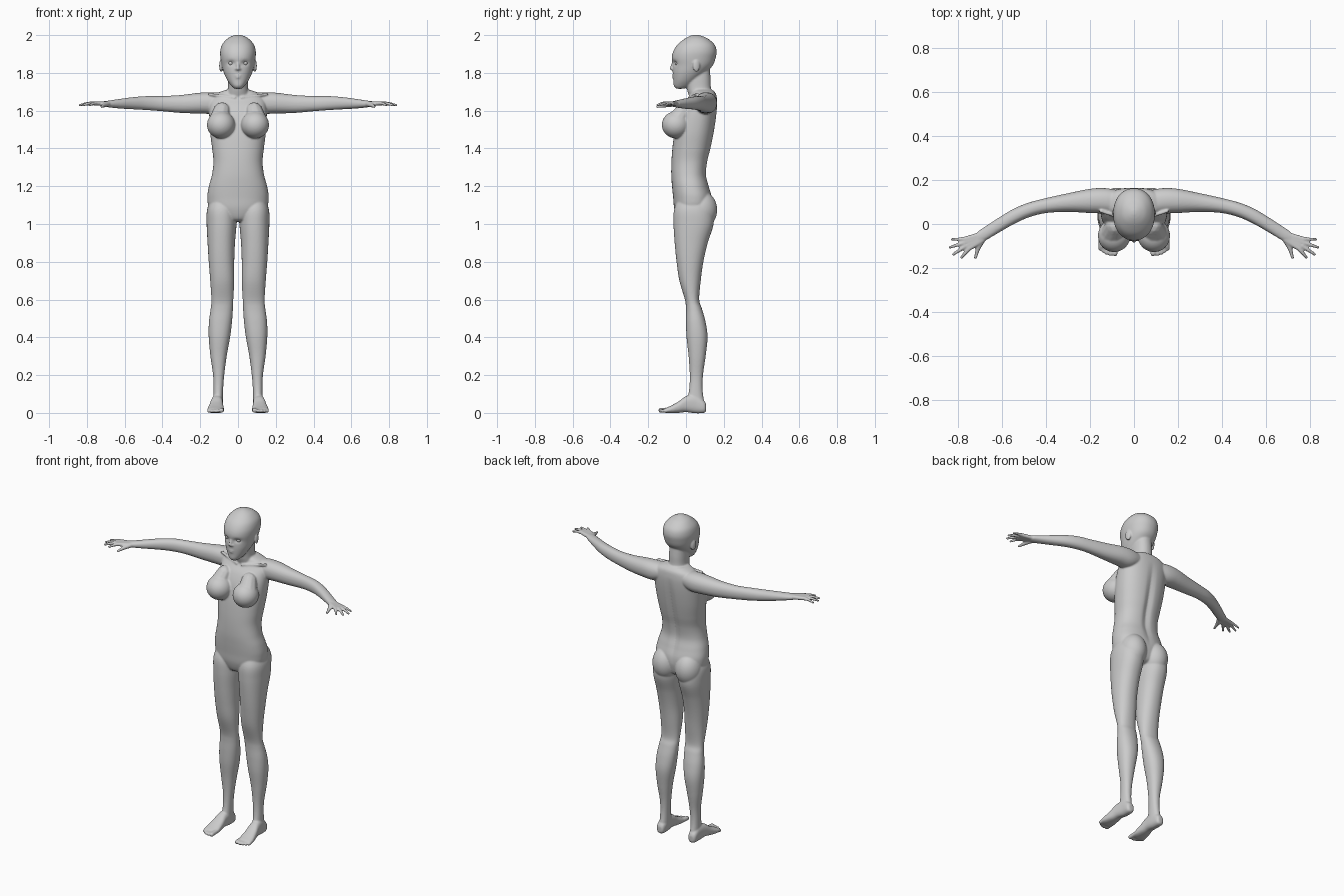
import bpy, bmesh
from math import cos, sin, pi, exp
from mathutils import Vector, Matrix


def spline(rows, steps):
    # Catmull-Rom interpolation of section rows
    out = []
    for i in range(len(rows) - 1):
        a, b, c, d = (rows[min(max(i + k, 0), len(rows) - 1)] for k in (-1, 0, 1, 2))
        for s in range(steps):
            t = s / steps
            out.append([0.5 * (2 * q + (r - p) * t + (2 * p - 5 * q + 4 * r - w) * t * t
                               + (3 * q - p - 3 * r + w) * t ** 3)
                        for p, q, r, w in zip(a, b, c, d)])
    return out + [list(rows[-1])]


def loft(bm, axis, rows, power=2.2, steps=6, seg=48):
    # rows: position on axis, then min/max on the two other axes
    rings = []
    for t, u0, u1, v0, v1 in spline(rows, steps):
        ring = []
        for k in range(seg):
            a = 2 * pi * k / seg
            c, s = cos(a), sin(a)
            u = (u0 + u1) / 2 + (u1 - u0) / 2 * abs(c) ** (2 / power) * (1 if c > 0 else -1)
            v = (v0 + v1) / 2 + (v1 - v0) / 2 * abs(s) ** (2 / power) * (1 if s > 0 else -1)
            co = [u, v]
            co.insert("xyz".index(axis), t)
            ring.append(bm.verts.new(co))
        rings.append(ring)
    for r0, r1 in zip(rings, rings[1:]):
        for k in range(seg):
            j = (k + 1) % seg
            bm.faces.new((r0[k], r0[j], r1[j], r1[k]))
    bm.faces.new(rings[0])
    bm.faces.new(rings[-1])
    return [v for r in rings for v in r]


def blob(bm, centre, radii, sub=3, tilt=0):
    m = (Matrix.Translation(centre) @ Matrix.Rotation(tilt, 4, 'Z')
         @ Matrix.Diagonal((*radii, 1)))
    bmesh.ops.create_icosphere(bm, subdivisions=sub, radius=1, matrix=m)


def tube(bm, points, n=9):
    # points: x, y, z, radius; closely spaced beads fused by the remesh
    for a, b in zip(points, points[1:]):
        for i in range(n + 1):
            x, y, z, r = Vector(a).lerp(Vector(b), i / n)
            blob(bm, (x, y, z), (r, r, r), 2)


bm = bmesh.new()

# leg
loft(bm, 'z', [
    (1.15, .04, .135, -.03, .11), (1.08, .012, .163, -.062, .14),
    (1.0, .008, .166, -.066, .146), (.9, .016, .161, -.06, .115),
    (.8, .02, .155, -.05, .092), (.7, .02, .147, -.035, .078),
    (.6, .025, .141, -.006, .07), (.55, .027, .145, 0, .085),
    (.48, .032, .154, 0, .104), (.4, .042, .155, .003, .114),
    (.3, .06, .146, .014, .104), (.2, .073, .132, .02, .09),
    (.12, .079, .13, .016, .088), (.05, .08, .132, 0, .098)])

# foot and toes
loft(bm, 'y', [
    (.107, .095, .122, .012, .045), (.095, .084, .134, 0, .065),
    (.05, .08, .138, -.002, .095), (0, .08, .145, .004, .088),
    (-.04, .077, .154, 0, .06), (-.08, .074, .162, -.002, .038),
    (-.108, .077, .162, 0, .026)], 2.5)
for x, y, r in [(.087, -.134, .0135), (.108, -.136, .0105), (.125, -.131, .0102),
                (.14, -.122, .01), (.154, -.112, .0095)]:
    tube(bm, [(x, -.085, .016, r), (x, y, r, r)], 6)

# arm
loft(bm, 'x', [
    (.06, .04, .15, 1.61, 1.69), (.13, .047, .163, 1.585, 1.697),
    (.2, .05, .16, 1.585, 1.695), (.3, .055, .14, 1.588, 1.683),
    (.4, .05, .118, 1.597, 1.677), (.48, .03, .097, 1.603, 1.677),
    (.55, -.002, .068, 1.607, 1.672), (.62, -.042, .026, 1.611, 1.663),
    (.68, -.077, -.013, 1.617, 1.654), (.71, -.085, -.033, 1.622, 1.65)])

# palm, fingers and thumb
for wy, kx, ky, tx, ty, r in [
        (-.073, .752, -.112, .785, -.152, .0088), (-.066, .766, -.1, .822, -.138, .009),
        (-.057, .772, -.085, .838, -.106, .0088), (-.046, .77, -.068, .83, -.07, .008)]:
    tube(bm, [(.69, wy, 1.636, .014), (kx, ky, 1.639, .0115),
              ((kx + tx) / 2, (ky + ty) / 2, 1.637, r), (tx, ty, 1.629, r * .8)], 7)
tube(bm, [(.69, -.072, 1.634, .014), (.71, -.11, 1.628, .012),
          (.716, -.132, 1.624, .009), (.722, -.153, 1.621, .0075)], 6)

# bust, buttock, collarbone, ear
blob(bm, (.09, -.052, 1.525), (.074, .076, .072), 4, .3)
tube(bm, [(.1, -.055, 1.53, .062), (.085, -.01, 1.6, .045)])
blob(bm, (.078, .08, 1.075), (.078, .085, .1), 4)
tube(bm, [(.018, .016, 1.668, .008), (.15, .058, 1.687, .008)], 20)
blob(bm, (.09, .055, 1.837), (.009, .019, .033), 3, .25)

# mirror the paired parts
copy = bmesh.ops.duplicate(bm, geom=bm.verts[:] + bm.edges[:] + bm.faces[:])["geom"]
for v in copy:
    if isinstance(v, bmesh.types.BMVert):
        v.co.x *= -1


def section(z, w, front, back):
    return (z, -w, w, front, back)


# torso with a spine groove
torso = loft(bm, 'z', [section(*s) for s in [
    (1.012, .04, -.02, .06), (1.03, .09, -.045, .115), (1.08, .15, -.062, .135),
    (1.14, .162, -.068, .138), (1.2, .154, -.074, .122), (1.26, .138, -.078, .108),
    (1.33, .13, -.077, .115), (1.4, .137, -.072, .132), (1.48, .147, -.062, .148),
    (1.56, .152, -.045, .16), (1.62, .152, -.018, .165), (1.66, .145, .012, .164),
    (1.69, .115, .03, .158), (1.71, .065, .035, .14)]], 2.3, 8, 72)
for v in torso:
    if v.co.y > .05 and 1.1 < v.co.z < 1.65:
        v.co.y -= .013 * exp(-(v.co.x / .02) ** 2) * sin(pi * (v.co.z - 1.1) / .55)

# neck
loft(bm, 'z', [section(*s) for s in [
    (1.64, .075, .03, .15), (1.69, .06, .012, .142), (1.72, .053, .004, .132),
    (1.77, .052, 0, .13), (1.83, .05, .01, .125)]])

# head with eye sockets
head = loft(bm, 'z', [section(*s) for s in [
    (1.716, .018, -.05, -.015), (1.73, .034, -.064, .025), (1.76, .056, -.067, .06),
    (1.8, .075, -.07, .105), (1.84, .086, -.07, .142), (1.88, .093, -.075, .157),
    (1.915, .094, -.067, .162), (1.95, .084, -.045, .151), (1.98, .058, -.008, .118),
    (1.995, .031, .02, .085), (2.002, .008, .043, .062)]], 2.15, 8, 96)
for v in head:
    if v.co.y < 0:
        d = ((abs(v.co.x) - .037) / .018) ** 2 + ((v.co.z - 1.852) / .012) ** 2
        v.co.y += .012 * exp(-d)

# nose and lips
tube(bm, [(0, -.064, 1.865, .007), (0, -.077, 1.823, .0095)])
for s in (-1, 1):
    blob(bm, (s * .009, -.069, 1.82), (.008, .01, .007), 2)
    blob(bm, (s * .008, -.063, 1.786), (.016, .01, .005), 2, s * .3)
blob(bm, (0, -.063, 1.776), (.018, .011, .006), 2)

bmesh.ops.recalc_face_normals(bm, faces=bm.faces[:])
mesh = bpy.data.meshes.new("body")
bm.to_mesh(mesh)
bm.free()
body = bpy.data.objects.new("body", mesh)
bpy.context.collection.objects.link(body)

# fuse everything into one smooth skin
remesh = body.modifiers.new("fuse", 'REMESH')
remesh.mode = 'VOXEL'
remesh.voxel_size = .0046
remesh.use_smooth_shade = True
smooth = body.modifiers.new("soften", 'SMOOTH')
smooth.factor = .5
smooth.iterations = 5

# eyeballs
for side, x in (("left", .037), ("right", -.037)):
    bpy.ops.mesh.primitive_uv_sphere_add(segments=24, ring_count=16, radius=.014,
                                         location=(x, -.045, 1.852))
    bpy.context.object.name = side + "_eye"
    bpy.ops.object.shade_smooth()
